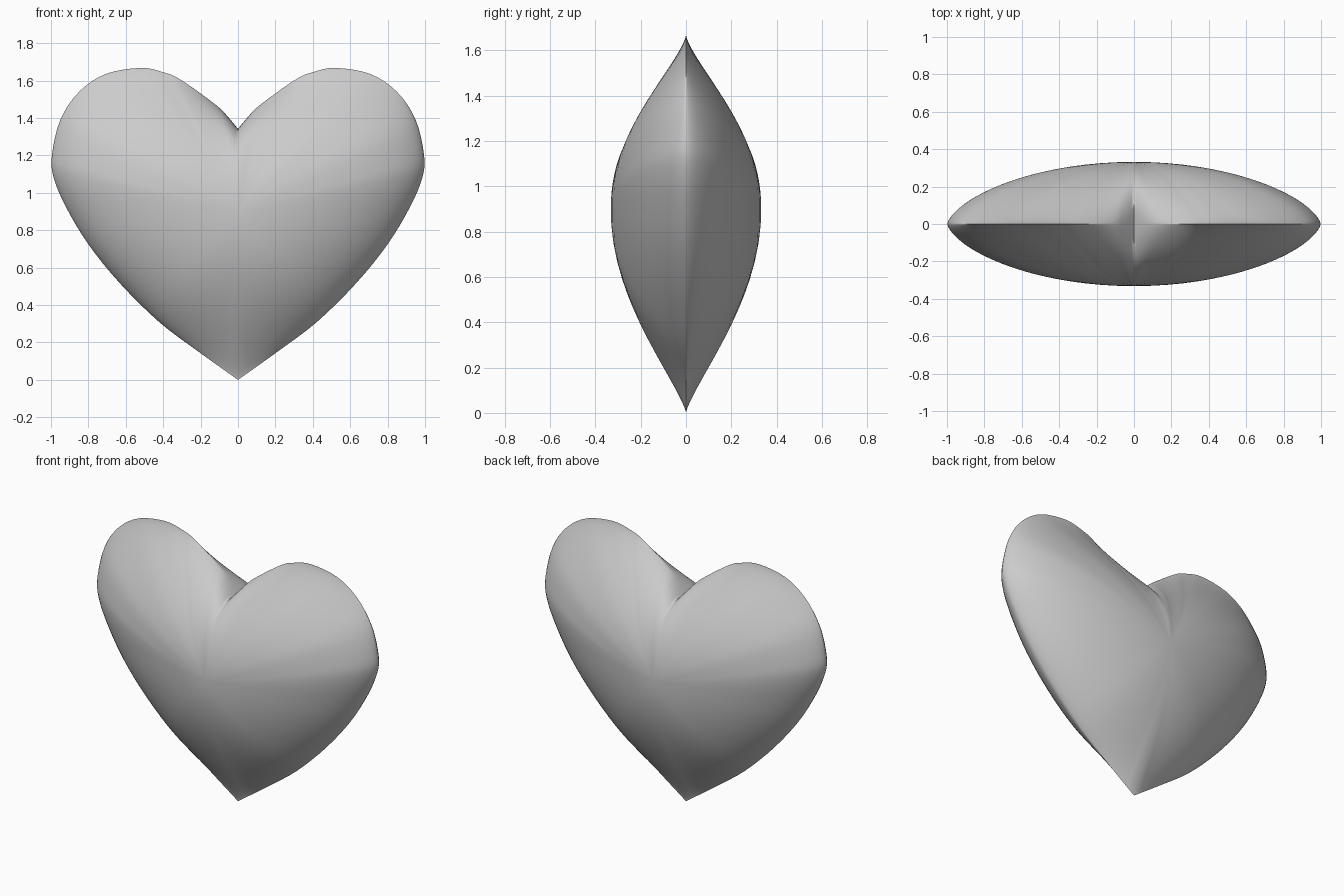
import bpy, bmesh, math

if "Cube" in bpy.data.objects:
    bpy.data.objects.remove(bpy.data.objects["Cube"])

# Right half outline from cleft to tip: (x, z, bulge exponent)
OUTLINE = [(0, 1.342, .38), (.053, 1.406, .54), (.118, 1.47, .75), (.305, 1.604, 1.2),
           (.40, 1.645, 1.35), (.52, 1.668, 1.38), (.706, 1.636, 1.22), (.85, 1.54, 1.0),
           (.95, 1.39, .76), (.995, 1.2, .66), (.985, 1.08, .64), (.92, .925, .64),
           (.80, .725, .64), (.63, .515, .66), (.42, .308, .73), (.21, .150, .93),
           (0, 0, 1.3)]
CENTRE_Z, HALF_DEPTH = .9, .332
STEPS, RINGS = 4, 18


def smooth_path(pts, steps):
    """Catmull-Rom curve through the points, with free ends."""
    ext = [[2 * a - b for a, b in zip(pts[0], pts[1])], *pts,
           [2 * a - b for a, b in zip(pts[-1], pts[-2])]]
    out = []
    for a, b, c, d in zip(ext, ext[1:], ext[2:], ext[3:]):
        for s in range(steps):
            t = s / steps
            out.append([.5 * (2 * q + (r - p) * t + (2 * p - 5 * q + 4 * r - w) * t * t
                              + (3 * q - p - 3 * r + w) * t ** 3)
                        for p, q, r, w in zip(a, b, c, d)])
    return out + [list(pts[-1])]


# Front right quarter: rings swelling from the rim to the centre
path = smooth_path(OUTLINE, STEPS)
bm = bmesh.new()
pole = bm.verts.new((0, -HALF_DEPTH, CENTRE_Z))
rings = []
for i in range(1, RINGS + 1):
    t = math.sin(math.pi / 2 * i / RINGS)
    rings.append([bm.verts.new((x * t, -HALF_DEPTH * max(0, 1 - t * t) ** p if i < RINGS else 0,
                                CENTRE_Z + (z - CENTRE_Z) * t)) for x, z, p in path])
for k in range(len(path) - 1):
    bm.faces.new((pole, rings[0][k], rings[0][k + 1]))
    for a, b in zip(rings, rings[1:]):
        bm.faces.new((a[k], b[k], b[k + 1], a[k + 1]))

# Mirror to the left half and to the back
for axis in "XY":
    bmesh.ops.mirror(bm, geom=bm.verts[:] + bm.edges[:] + bm.faces[:],
                     merge_dist=1e-4, axis=axis)
bmesh.ops.remove_doubles(bm, verts=bm.verts[:], dist=1e-5)
bmesh.ops.recalc_face_normals(bm, faces=bm.faces[:])

mesh = bpy.data.meshes.new("heart")
bm.to_mesh(mesh)
bm.free()
heart = bpy.data.objects.new("heart", mesh)
bpy.context.collection.objects.link(heart)
bpy.context.view_layer.objects.active = heart
heart.select_set(True)
bpy.ops.object.shade_smooth_by_angle(angle=math.radians(80))
